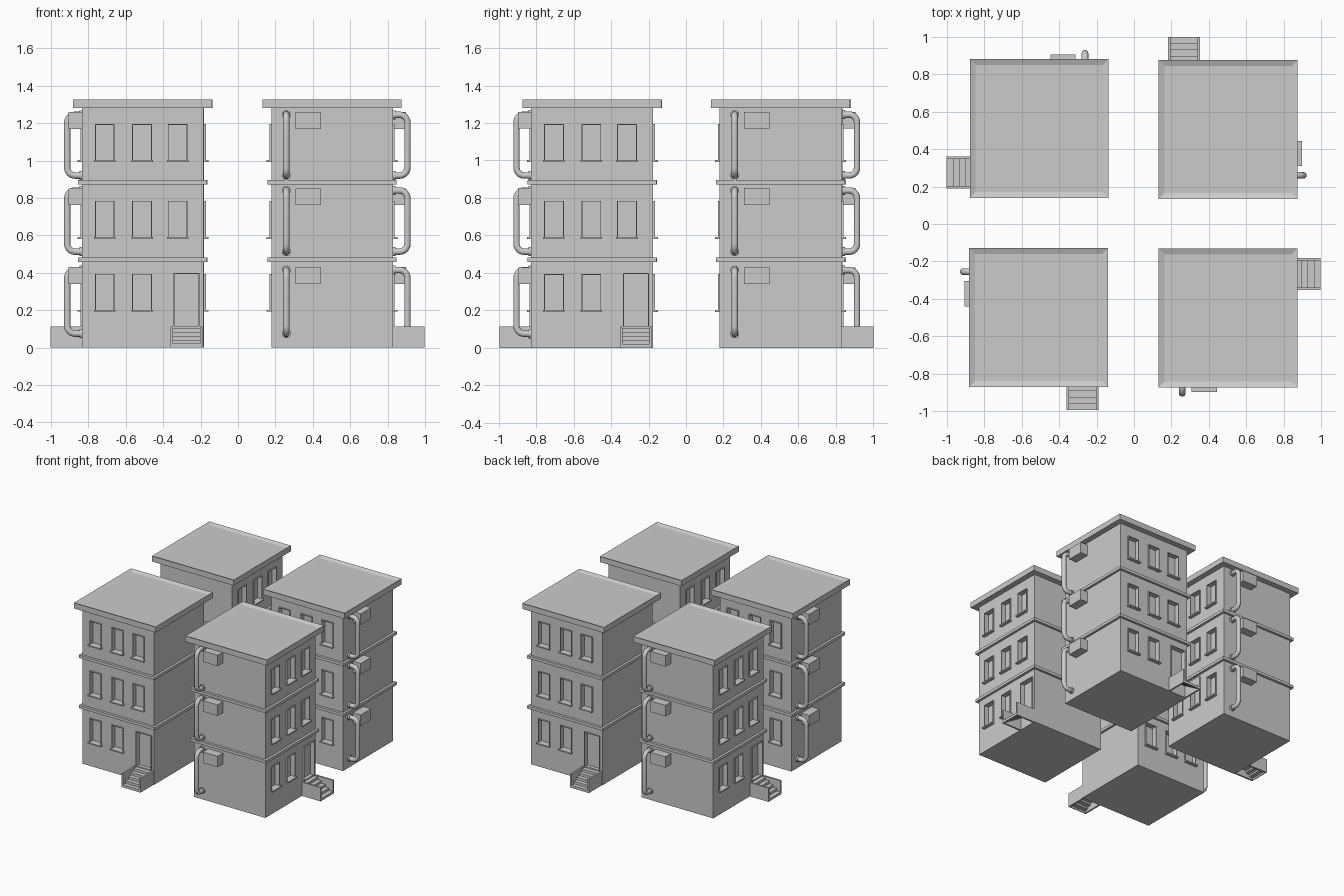
import bpy, bmesh, math
from mathutils import Matrix, Vector

if "Cube" in bpy.data.objects:
    bpy.data.objects.remove(bpy.data.objects["Cube"])

# Each part is modelled once around the building's own axis (door on -y), then placed four times
H = 0.325                                   # half width of the walls
BUILDINGS = [((-0.51, -0.50), 0), ((0.503, -0.502), 90),
             ((0.503, 0.505), 180), ((-0.507, 0.51), 270)]
FLOORS = [0.20, 0.59, 1.00]                 # window sill heights
WINDOWS = [-0.203, -0.003, 0.187]           # window centres along a wall
DOOR = 0.235
BACK = Matrix.Rotation(math.pi, 4, 'Z')

openings = [(x, z, 0.105, 0.195, m) for z in FLOORS for x in WINDOWS
            for m in (Matrix(), BACK) if not (z == 0.20 and x > 0.1 and m is not BACK)]
door_opening = (DOOR, 0.115, 0.14, 0.285, Matrix())


def box(bm, lo, hi, m=Matrix()):
    lo, hi = Vector(lo), Vector(hi)
    bmesh.ops.create_cube(bm, size=1, matrix=m @ Matrix.Translation((lo + hi) / 2)
                          @ Matrix.Diagonal((*(hi - lo), 1)))


def to_mesh(bm, name):
    bmesh.ops.recalc_face_normals(bm, faces=bm.faces)
    me = bpy.data.meshes.new(name)
    bm.to_mesh(me)
    bm.free()
    return me


def evaluated(ob, name):
    dg = bpy.context.evaluated_depsgraph_get()
    me = bpy.data.meshes.new_from_object(ob.evaluated_get(dg))
    me.name = name
    return me


def temp(name, data):
    ob = bpy.data.objects.new(name, data)
    bpy.context.collection.objects.link(ob)
    ob.hide_render = True
    return ob


def place(me, name):
    for i, ((x, y), a) in enumerate(BUILDINGS):
        ob = bpy.data.objects.new(f"{name}_{i + 1}", me)
        ob.location = (x, y, 0)
        ob.rotation_euler.z = math.radians(a)
        bpy.context.collection.objects.link(ob)


# Walls with recessed window and door openings
bm = bmesh.new()
box(bm, (-H, -H, 0), (H, H, 1.29))
walls = temp("walls_base", to_mesh(bm, "walls_base"))
bm = bmesh.new()
for x, z, w, h, m in openings + [door_opening]:
    box(bm, (x - w / 2, -H - 0.05, z), (x + w / 2, -H + 0.03, z + h), m)
cutter = temp("opening_cutter", to_mesh(bm, "opening_cutter"))
mod = walls.modifiers.new("openings", 'BOOLEAN')
mod.operation, mod.object, mod.solver = 'DIFFERENCE', cutter, 'EXACT'
wall_mesh = evaluated(walls, "walls")
for ob in (walls, cutter):
    bpy.data.objects.remove(ob)
place(wall_mesh, "walls")

# Thin raised frames round the openings
bm = bmesh.new()
t = 0.005
for x, z, w, h, m in openings + [door_opening]:
    y0, y1 = -H - 0.01, -H + 0.03
    for s in (-1, 1):
        cx = x + s * (w - t) / 2
        box(bm, (cx - t / 2, y0, z), (cx + t / 2, y1, z + h), m)
    box(bm, (x - w / 2 + t, y0, z + h - t), (x + w / 2 - t, y1, z + h), m)
place(to_mesh(bm, "frames"), "window_frames")

# Window sills
bm = bmesh.new()
for x, z, w, h, m in openings:
    box(bm, (x - w / 2 - 0.005, -H - 0.025, z - 0.008), (x + w / 2 + 0.005, -H + 0.03, z + 0.002), m)
place(to_mesh(bm, "sills"), "window_sills")

# Storey bands
bm = bmesh.new()
for z in (0.459, 0.872):
    box(bm, (-H - 0.02, -H - 0.02, z), (H + 0.02, H + 0.02, z + 0.023))
place(to_mesh(bm, "bands"), "storey_bands")

# Roof slab with a shallow sunken top
bm = bmesh.new()
box(bm, (-0.371, -0.371, 1.28), (0.371, 0.371, 1.326))
top = max(bm.faces, key=lambda f: f.calc_center_median().z)
bmesh.ops.inset_region(bm, faces=[top], thickness=0.044)
for v in top.verts:
    v.co.z -= 0.012
place(to_mesh(bm, "roof"), "roof")

# Entrance stairs: two side walls and a folded flight of steps
bm = bmesh.new()
front, n, rise = -0.495, 5, 0.021
for s in (-1, 1):
    cx = DOOR + s * 0.079
    box(bm, (cx - 0.007, front, 0), (cx + 0.007, -H, 0.113))
run = (-H - front) / n
for i in range(n):
    y, z = front + i * run, (i + 1) * rise
    box(bm, (DOOR - 0.072, y, z - 0.006), (DOOR + 0.072, y + run, z))
    box(bm, (DOOR - 0.072, y, z - rise), (DOOR + 0.072, y + 0.006, z - 0.006))
place(to_mesh(bm, "stairs"), "entrance_stairs")

# Wall boxes on the left side
bm = bmesh.new()
for z in (0.34, 0.762, 1.17):
    box(bm, (-H - 0.07, 0.06, z), (-H, 0.195, z + 0.09))
place(to_mesh(bm, "wall_boxes"), "wall_units")

# Bent pipes on the left side
PIPES = [(0.075, 0.415), (0.513, 0.84), (0.92, 1.245)]
PY, OUT, BEND = 0.245, -H - 0.078, 0.042
cu = bpy.data.curves.new("pipe_path", 'CURVE')
cu.dimensions, cu.bevel_depth, cu.bevel_resolution = '3D', 0.018, 3
for lo, hi in PIPES:
    pts = [(-H + 0.01, PY, hi)]
    for cz, start in ((hi - BEND, 90), (lo + BEND, 180)):
        for k in range(7):
            a = math.radians(start + 15 * k)
            pts.append((OUT + BEND + BEND * math.cos(a), PY, cz + BEND * math.sin(a)))
    pts.append((-H + 0.01, PY, lo))
    sp = cu.splines.new('POLY')
    sp.points.add(len(pts) - 1)
    for p, co in zip(sp.points, pts):
        p.co = (*co, 1)
path = temp("pipe_path", cu)
pipe_mesh = evaluated(path, "pipes")
bpy.data.objects.remove(path)
pipe_mesh.shade_smooth()
place(pipe_mesh, "pipes")

# Pipe collars where the pipes meet the wall
bm = bmesh.new()
for z in [z for pair in PIPES for z in pair]:
    bmesh.ops.create_cone(bm, cap_ends=True, segments=16, radius1=0.024, radius2=0.024, depth=0.015,
                          matrix=Matrix.Translation((-H - 0.006, PY, z)) @ Matrix.Rotation(math.pi / 2, 4, 'Y'))
place(to_mesh(bm, "collars"), "pipe_collars")
